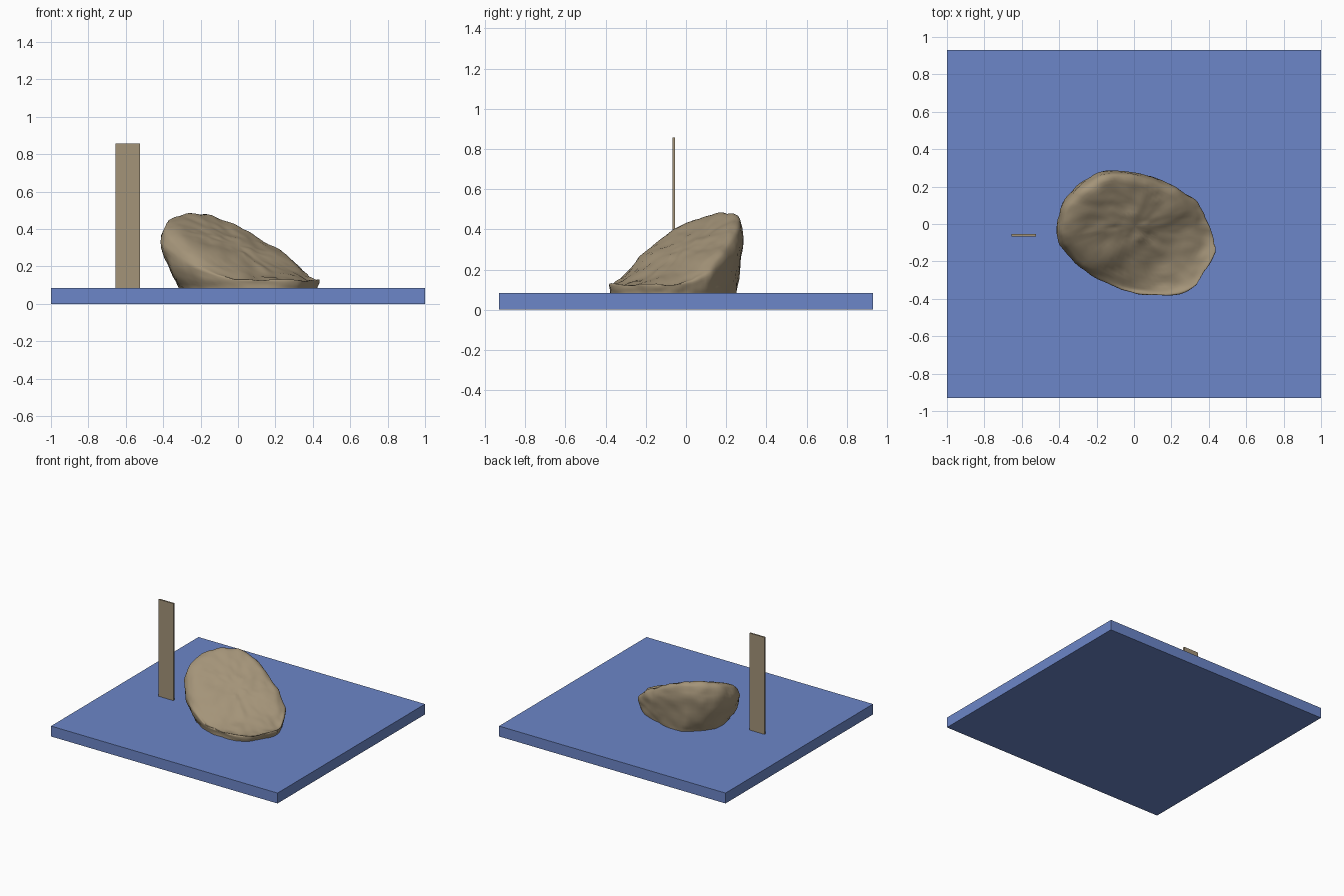
import bpy, bmesh, math
from mathutils import Vector, noise

if "Cube" in bpy.data.objects:
    bpy.data.objects.remove(bpy.data.objects["Cube"])


def material(name, rgb):
    m = bpy.data.materials.new(name)
    m.diffuse_color = (*rgb, 1)
    m.use_nodes = True
    m.node_tree.nodes["Principled BSDF"].inputs["Base Color"].default_value = m.diffuse_color
    return m


STONE = material("tan stone", (0.37, 0.295, 0.19))
BLUE = material("blue", (0.15, 0.24, 0.58))


def add_object(name, bm, mat):
    bmesh.ops.recalc_face_normals(bm, faces=bm.faces)
    mesh = bpy.data.meshes.new(name)
    bm.to_mesh(mesh)
    bm.free()
    mesh.materials.append(mat)
    ob = bpy.data.objects.new(name, mesh)
    bpy.context.collection.objects.link(ob)
    return ob


def box(name, lo, hi, mat):
    bm = bmesh.new()
    bmesh.ops.create_cube(bm, size=1)
    for v in bm.verts:
        v.co = [l + (c + 0.5) * (h - l) for c, l, h in zip(v.co, lo, hi)]
    return add_object(name, bm, mat)


# Base slab and upright plank
box("base_slab", (-1, -0.93, 0), (1, 0.93, 0.083), BLUE)
box("upright_plank", (-0.655, -0.066, 0.08), (-0.524, -0.054, 0.857), STONE)

# Boulder: plan outline, lofted from the footprint up over a tilted top face
OUTLINE = [(-0.425, -0.03), (-0.40, 0.08), (-0.34, 0.18), (-0.28, 0.225), (-0.2, 0.28),
           (-0.1, 0.29), (0.04, 0.27), (0.14, 0.235), (0.25, 0.185), (0.34, 0.12),
           (0.38, 0.03), (0.43, -0.06), (0.44, -0.15), (0.39, -0.24), (0.34, -0.33),
           (0.25, -0.375), (0.13, -0.385), (-0.02, -0.37), (-0.2, -0.3), (-0.33, -0.21),
           (-0.405, -0.11)]


def top_height(x, y):
    return min(0.30 - 0.39 * x + 0.51 * y, 0.49)


def rim_height(x, y):
    return max(0.08 + 0.7 * (top_height(x, y) - 0.08), 0.13)


def foot(x, y):
    return x * (0.74 if x < 0 else 0.97), y * (0.87 if y > 0 else 0.98)


bm = bmesh.new()
rings = []


def ring(fn):
    rings.append([bm.verts.new(fn(x, y)) for x, y in OUTLINE])


ring(lambda x, y: (*foot(x, y), 0.05))
ring(lambda x, y: (*foot(x, y), 0.08))
ring(lambda x, y: (*[(a * 0.3 + b * 0.7) for a, b in zip(foot(x, y), (x, y))],
                   0.08 + 0.5 * (rim_height(x, y) - 0.08)))
ring(lambda x, y: (x, y, rim_height(x, y)))
for s, drop in ((0.94, 0.025), (0.82, 0.0), (0.55, -0.01), (0.25, -0.015)):
    ring(lambda x, y: (x * s, y * s, max(top_height(x * s, y * s) - drop, 0.12)))
n = len(OUTLINE)
for a, b in zip(rings, rings[1:]):
    for i in range(n):
        j = (i + 1) % n
        bm.faces.new((a[i], a[j], b[j], b[i]))
bm.faces.new(rings[0])
bmesh.ops.poke(bm, faces=[bm.faces.new(rings[-1])])
bmesh.ops.subdivide_edges(bm, edges=bm.edges, cuts=3, use_grid_fill=True)
for _ in range(4):
    bmesh.ops.smooth_vert(bm, verts=[v for v in bm.verts if v.co.z > 0.07], factor=0.5,
                          use_axis_x=True, use_axis_y=True, use_axis_z=True)

# Weathered surface: broad lumps plus finer ripples
bm.normal_update()
bmesh.ops.recalc_face_normals(bm, faces=bm.faces)
moves = []
for v in bm.verts:
    p = v.co
    d = 0.011 * noise.noise(p * 9) + 0.006 * noise.noise(Vector((p.x * 16, p.y * 26, p.z * 26)))
    moves.append(v.normal * d if p.z > 0.07 else Vector((0, 0, 0)))
for v, m in zip(bm.verts, moves):
    v.co += m
boulder = add_object("boulder", bm, STONE)
for poly in boulder.data.polygons:
    poly.use_smooth = True
